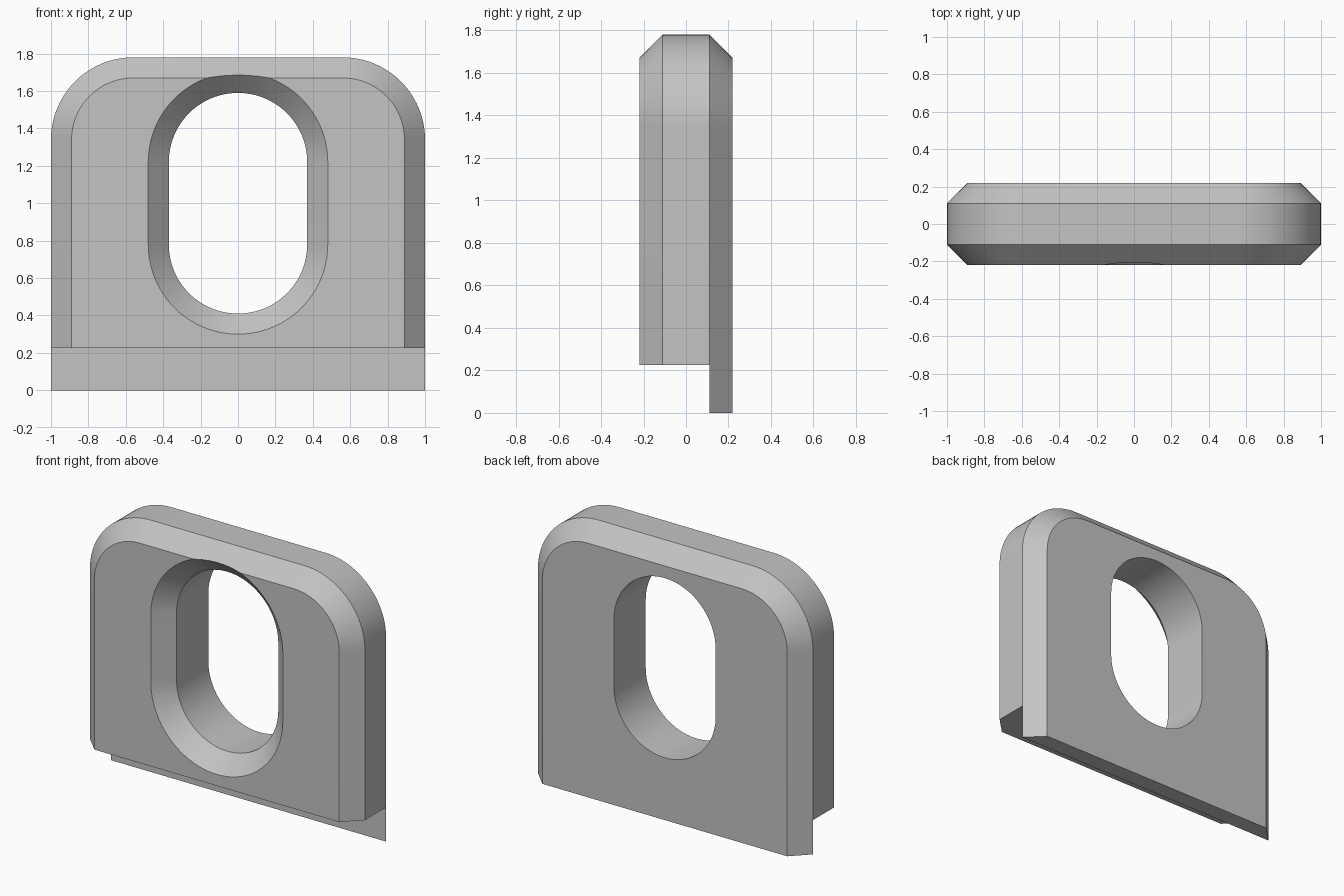
import bpy, bmesh, math

if "Cube" in bpy.data.objects:
    bpy.data.objects.remove(bpy.data.objects["Cube"])

STEPS = 24      # segments per quarter turn
LEDGE = 0.225   # underside of the thick front part
CHAMFER = 0.11

grey = bpy.data.materials.new("plain_grey")
grey.use_nodes = True
colour = (0.55, 0.55, 0.55, 1)
grey.diffuse_color = colour
grey.node_tree.nodes["Principled BSDF"].inputs["Base Color"].default_value = colour


def arc(cx, cz, r, start, steps):
    return [(cx + r * math.cos(start + math.pi / 2 * i / STEPS),
             cz + r * math.sin(start + math.pi / 2 * i / STEPS)) for i in range(steps + 1)]


def plate_outline(inset, bottom):
    """Upright plate with two rounded top corners."""
    w = 1 - inset
    r = 0.44 - inset
    return ([(-w, LEDGE), (-w, bottom), (w, bottom), (w, LEDGE)]
            + arc(0.56, 1.34, r, 0, STEPS) + arc(-0.56, 1.34, r, math.pi / 2, STEPS))


def slot_outline(r):
    """Tall slot with half-round ends."""
    return arc(0, 1.22, r, 0, 2 * STEPS) + arc(0, 0.78, r, math.pi, 2 * STEPS)


def loft(name, sections):
    """Join outlines placed at successive y depths into a closed solid."""
    bm = bmesh.new()
    rings = [[bm.verts.new((x, y, z)) for x, z in outline] for y, outline in sections]
    for a, b in zip(rings, rings[1:]):
        for i in range(len(a)):
            j = (i + 1) % len(a)
            bm.faces.new((a[i], a[j], b[j], b[i]))
    bm.faces.new(rings[0])
    bm.faces.new(rings[-1])
    bmesh.ops.remove_doubles(bm, verts=bm.verts, dist=1e-5)
    bmesh.ops.recalc_face_normals(bm, faces=bm.faces)
    mesh = bpy.data.meshes.new(name)
    bm.to_mesh(mesh)
    bm.free()
    mesh.materials.append(grey)
    obj = bpy.data.objects.new(name, mesh)
    bpy.context.collection.objects.link(obj)
    return obj


# Chamfered plate, its rear layer hanging lower as a lip
plate = loft("slotted_plate", [
    (-0.22, plate_outline(CHAMFER, LEDGE)),
    (-0.11, plate_outline(0, LEDGE)),
    (0.11, plate_outline(0, LEDGE)),
    (0.11, plate_outline(0, 0)),
    (0.22, plate_outline(CHAMFER, 0)),
])

# Slot cutter, flaring towards the front
cutter = loft("slot_cutter", [
    (-0.30, slot_outline(0.56)),
    (-0.11, slot_outline(0.37)),
    (0.30, slot_outline(0.37)),
])
cutter.hide_render = True

cut = plate.modifiers.new("slot", 'BOOLEAN')
cut.operation = 'DIFFERENCE'
cut.solver = 'EXACT'
cut.object = cutter

# Apply the cut, then shade smooth with sharp chamfer edges
bpy.ops.object.select_all(action='DESELECT')
plate.select_set(True)
bpy.context.view_layer.objects.active = plate
bpy.ops.object.modifier_apply(modifier=cut.name)
bpy.data.objects.remove(cutter)
bpy.ops.object.shade_smooth_by_angle(angle=math.radians(30))
